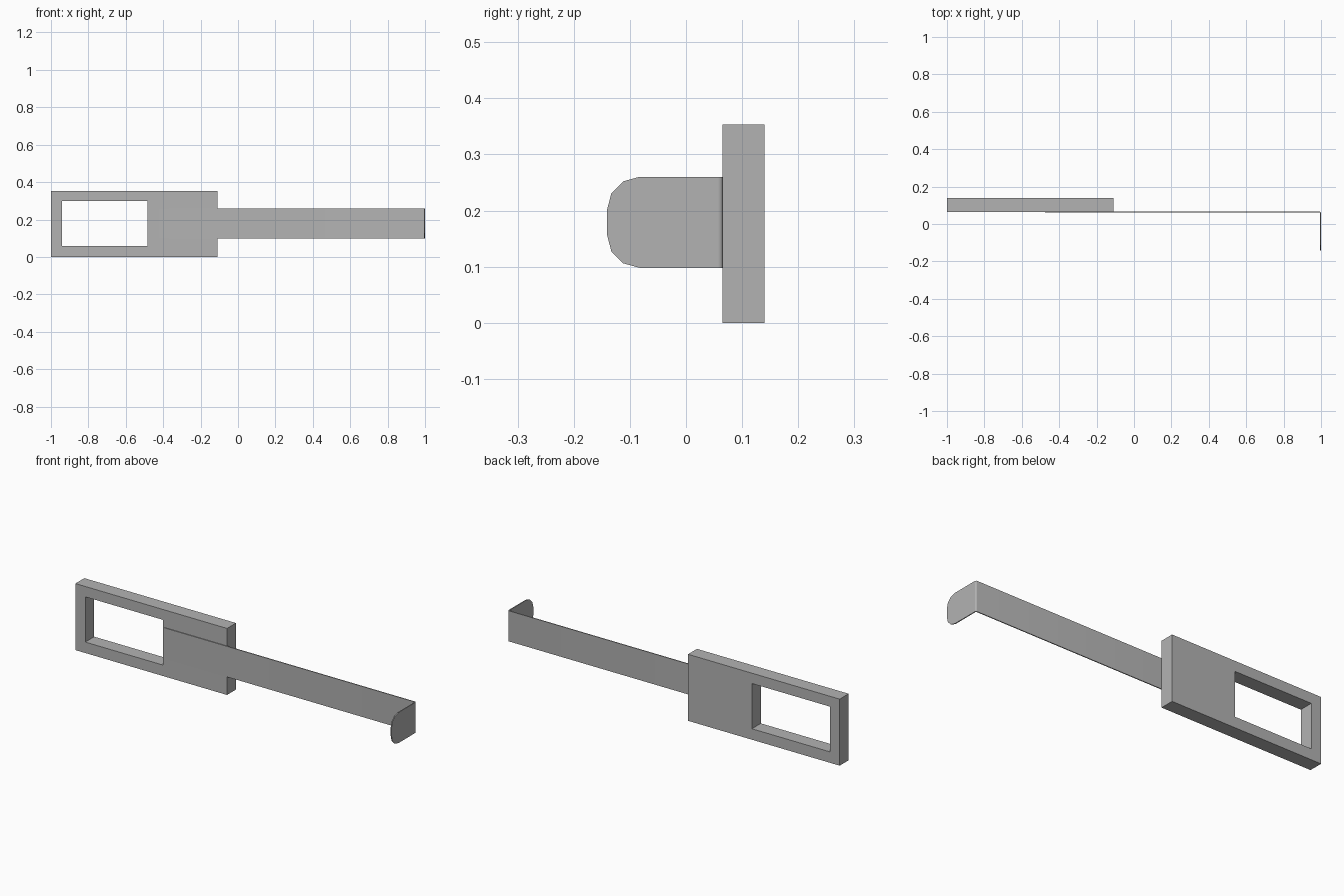
import bpy, bmesh
from math import sin, cos, pi
from mathutils import Vector

cube = bpy.data.objects.get("Cube")
if cube:
    bpy.data.objects.remove(cube, do_unlink=True)

grey = bpy.data.materials.new("plain_grey")
grey.use_nodes = True
colour = (0.45, 0.45, 0.45, 1)
grey.diffuse_color = colour
grey.node_tree.nodes["Principled BSDF"].inputs["Base Color"].default_value = colour


def finish(name, bm):
    bmesh.ops.recalc_face_normals(bm, faces=bm.faces)
    mesh = bpy.data.meshes.new(name)
    bm.to_mesh(mesh)
    bm.free()
    mesh.materials.append(grey)
    obj = bpy.data.objects.new(name, mesh)
    bpy.context.scene.collection.objects.link(obj)
    return obj


def prism(name, points, direction):
    """Extrude a closed flat outline along a direction."""
    bm = bmesh.new()
    face = bm.faces.new([bm.verts.new(p) for p in points])
    extruded = bmesh.ops.extrude_face_region(bm, geom=[face])["geom"]
    verts = [v for v in extruded if isinstance(v, bmesh.types.BMVert)]
    bmesh.ops.translate(bm, verts=verts, vec=Vector(direction))
    return finish(name, bm)


def rectangle(x0, x1, z0, z1, y):
    return [(x0, y, z0), (x1, y, z0), (x1, y, z1), (x0, y, z1)]


# Block with a rectangular window: four loops joined into a closed frame
front, back = 0.065, 0.14
outer, inner = (-1, -0.11, 0, 0.353), (-0.942, -0.485, 0.058, 0.298)
bm = bmesh.new()
loops = [[bm.verts.new(p) for p in rectangle(*size, y)]
         for size, y in ((outer, front), (outer, back), (inner, back), (inner, front))]
for a, b in zip(loops, loops[1:] + loops[:1]):
    for i in range(4):
        j = (i + 1) % 4
        bm.faces.new((a[i], a[j], b[j], b[i]))
finish("window_block", bm)

# Thin strap with a small rounded bend at its end
low, high, thick, bend = 0.098, 0.26, 0.005, 0.008
strap_back = 0.066
cx, cy = 1 - bend, strap_back - bend


def arc(radius):
    return [(cx + radius * sin(a), cy + radius * cos(a), low)
            for a in (pi / 2 * i / 4 for i in range(5))]


outline = ([(-0.475, strap_back, low)] + arc(bend)
           + arc(bend - thick)[::-1] + [(-0.475, strap_back - thick, low)])
strap = prism("strap", outline, (0, 0, high - low))

# End tab, with a rounded free edge, turned towards the front
mid = (low + high) / 2
half_edge = [(cy, 0.081), (-0.083, 0.081), (-0.112, 0.073),
             (-0.133, 0.052), (-0.141, 0.021)]
tab_points = ([(1 - thick, y, mid + h) for y, h in half_edge]
              + [(1 - thick, y, mid - h) for y, h in reversed(half_edge)])
prism("end_tab", tab_points, (thick, 0, 0))

# Smooth only the bend
bpy.ops.object.select_all(action='DESELECT')
strap.select_set(True)
bpy.context.view_layer.objects.active = strap
bpy.ops.object.shade_smooth_by_angle(angle=pi / 6)
